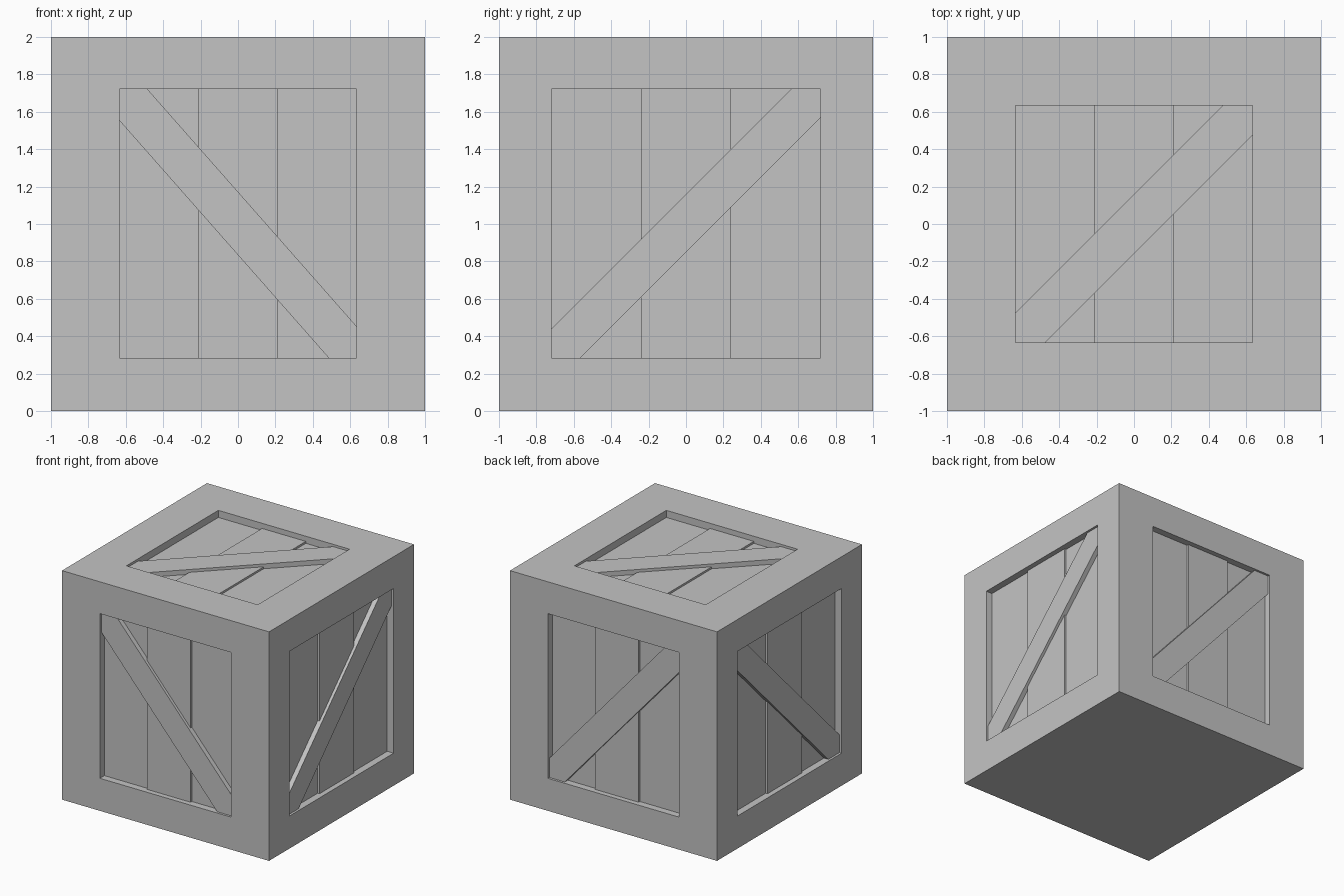
import bpy, bmesh
from mathutils import Vector

old = bpy.data.objects.get("Cube")
if old:
    bpy.data.objects.remove(old, do_unlink=True)

grey = bpy.data.materials.new("plain_grey")
grey.use_nodes = True
grey.diffuse_color = (0.55, 0.55, 0.55, 1)
grey.node_tree.nodes["Principled BSDF"].inputs["Base Color"].default_value = grey.diffuse_color

CENTRE = Vector((0, 0, 1))
MID = Vector((0, 0, 1.003))     # centre of the side openings
X, Y, Z = (Vector(a) for a in ((1, 0, 0), (0, 1, 0), (0, 0, 1)))
DEPTH, MIDDLE_DEPTH, BRACE_DEPTH = 0.062, 0.045, 0.02

# name, outward normal, two panel axes, half sizes of the opening, brace end cuts
PANELS = [
    ("front", -Y, X, -Z, 0.634, 0.719, 0.149, 0.169),
    ("back", Y, X, -Z, 0.634, 0.719, 0.149, 0.169),
    ("right", X, Y, Z, 0.719, 0.719, 0.155, 0.155),
    ("left", -X, Y, Z, 0.719, 0.719, 0.155, 0.155),
    ("top", Z, X, Y, 0.634, 0.634, 0.159, 0.159),
]


def finish(name, bm):
    bmesh.ops.recalc_face_normals(bm, faces=bm.faces)
    mesh = bpy.data.meshes.new(name)
    bm.to_mesh(mesh)
    bm.free()
    mesh.materials.append(grey)
    bpy.context.collection.objects.link(bpy.data.objects.new(name, mesh))


def slab(name, outline, origin, u, v, n, top, bottom):
    """Prism over a flat outline, between two depths below the panel face."""
    bm = bmesh.new()
    face = bm.faces.new([bm.verts.new(origin + u * a + v * b - n * bottom) for a, b in outline])
    raised = bmesh.ops.extrude_face_region(bm, geom=[face])["geom"]
    verts = [g for g in raised if isinstance(g, bmesh.types.BMVert)]
    bmesh.ops.translate(bm, verts=verts, vec=n * (bottom - top))
    finish(name, bm)


# Crate body: cube with a recessed opening in every face but the underside
bm = bmesh.new()
bmesh.ops.create_cube(bm, size=2)
bmesh.ops.translate(bm, verts=bm.verts, vec=CENTRE)
bm.normal_update()
for name, n, u, v, hu, hv, cu, cv in PANELS:
    face = max(bm.faces, key=lambda f: f.normal.dot(n) + f.calc_area())
    face = next(f for f in bm.faces
                if f.normal.dot(n) > 0.99 and (f.calc_center_median() - CENTRE).dot(n) > 0.99)
    middle = CENTRE if name == "top" else MID
    bmesh.ops.inset_individual(bm, faces=[face], thickness=0.3)
    for vert in face.verts:
        d = vert.co - middle
        su = 1 if d.dot(u) > 0 else -1
        sv = 1 if d.dot(v) > 0 else -1
        vert.co = middle + n + u * hu * su + v * hv * sv
    bmesh.ops.inset_individual(bm, faces=[face], thickness=0)
    bmesh.ops.translate(bm, verts=face.verts, vec=-n * DEPTH)
    bm.normal_update()
finish("crate_frame", bm)

# Raised middle plank and diagonal brace in each opening
for name, n, u, v, hu, hv, cu, cv in PANELS:
    origin = (CENTRE if name == "top" else MID) + n
    # Planks run along the vertical (or y) axis, so thirds split the u axis
    w = hu / 3
    slab(name + "_middle_plank", [(-w, -hv), (w, -hv), (w, hv), (-w, hv)],
         origin, u, v, n, MIDDLE_DEPTH, DEPTH + 0.01)
    brace = [(-hu, -hv), (cu - hu, -hv), (hu, hv - cv),
             (hu, hv), (hu - cu, hv), (-hu, cv - hv)]
    slab(name + "_brace", brace, origin, u, v, n, BRACE_DEPTH, DEPTH + 0.01)
